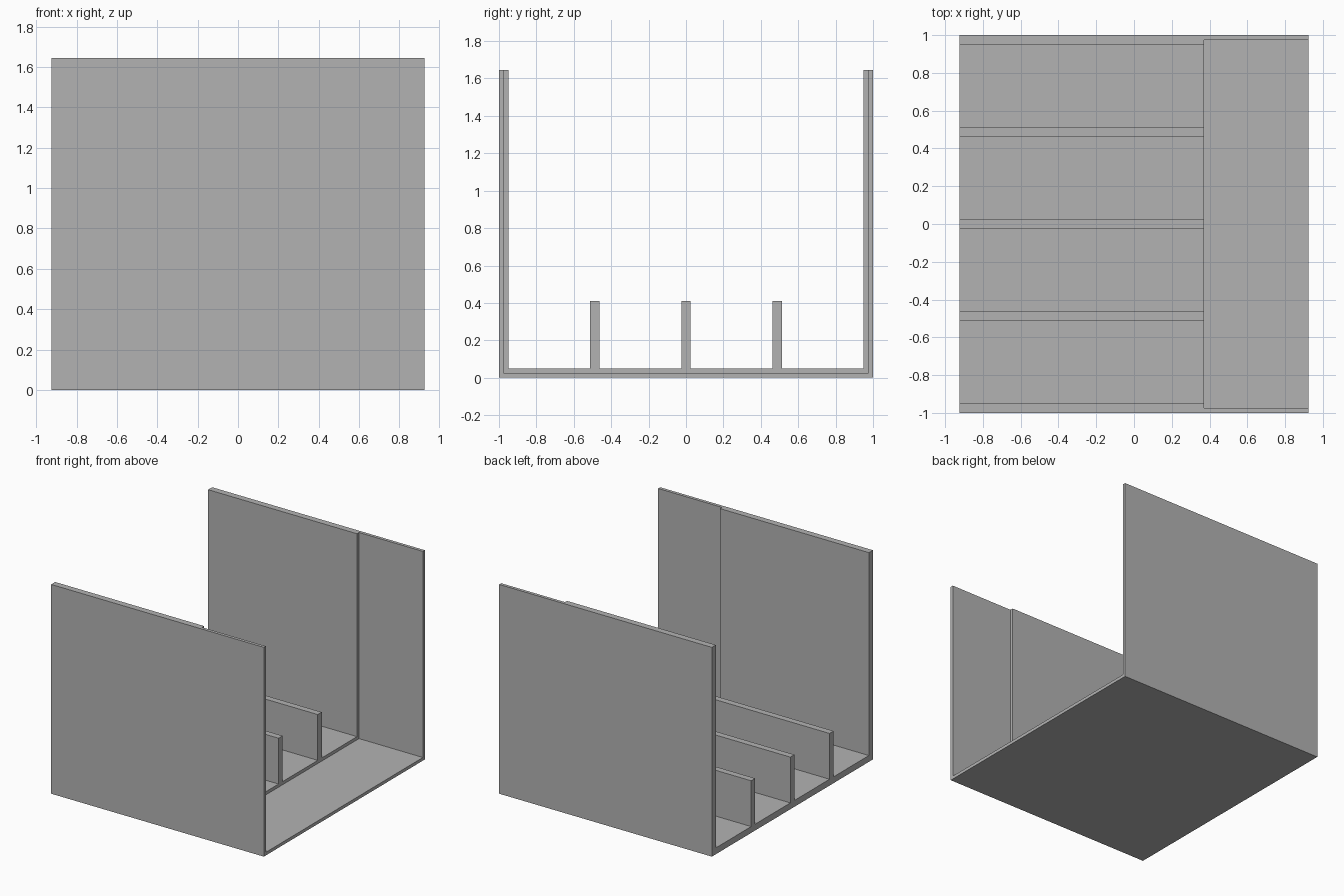
import bpy
import bmesh

if "Cube" in bpy.data.objects:
    bpy.data.objects.remove(bpy.data.objects["Cube"])

HALF_X, HALF_Y, HEIGHT = 0.925, 1.0, 1.645
STEP_X = 0.37            # where the thick tray steps down to the thin lip
THICK, THIN = 0.05, 0.025

grey = bpy.data.materials.new("plain grey")
grey.diffuse_color = (0.45, 0.45, 0.45, 1)
grey.use_nodes = True
grey.node_tree.nodes["Principled BSDF"].inputs["Base Color"].default_value = grey.diffuse_color


def finish(name, bm):
    bmesh.ops.recalc_face_normals(bm, faces=bm.faces)
    mesh = bpy.data.meshes.new(name)
    bm.to_mesh(mesh)
    bm.free()
    mesh.materials.append(grey)
    obj = bpy.data.objects.new(name, mesh)
    bpy.context.collection.objects.link(obj)
    return obj


def extrude_profile(name, profile, x0, x1):
    """Extrude a closed (y, z) outline along x."""
    bm = bmesh.new()
    face = bm.faces.new([bm.verts.new((x0, y, z)) for y, z in profile])
    result = bmesh.ops.extrude_face_region(bm, geom=[face])
    moved = [v for v in result["geom"] if isinstance(v, bmesh.types.BMVert)]
    bmesh.ops.translate(bm, verts=moved, vec=(x1 - x0, 0, 0))
    return finish(name, bm)


def channel(t):
    """U-shaped outline with wall thickness t."""
    inner = HALF_Y - t
    return [(-HALF_Y, 0), (HALF_Y, 0), (HALF_Y, HEIGHT), (inner, HEIGHT),
            (inner, t), (-inner, t), (-inner, HEIGHT), (-HALF_Y, HEIGHT)]


# Floor and side walls: thick rear section, thin front lip
extrude_profile("thick_tray", channel(THICK), -HALF_X, STEP_X)
extrude_profile("thin_lip", channel(THIN), STEP_X, HALF_X)

# Three low dividers standing on the thick floor
for i, y in enumerate((-0.487, 0.0, 0.487)):
    a, b = y - THICK / 2, y + THICK / 2
    extrude_profile(f"divider_{i + 1}",
                    [(a, THICK), (b, THICK), (b, 0.41), (a, 0.41)],
                    -HALF_X, STEP_X)
